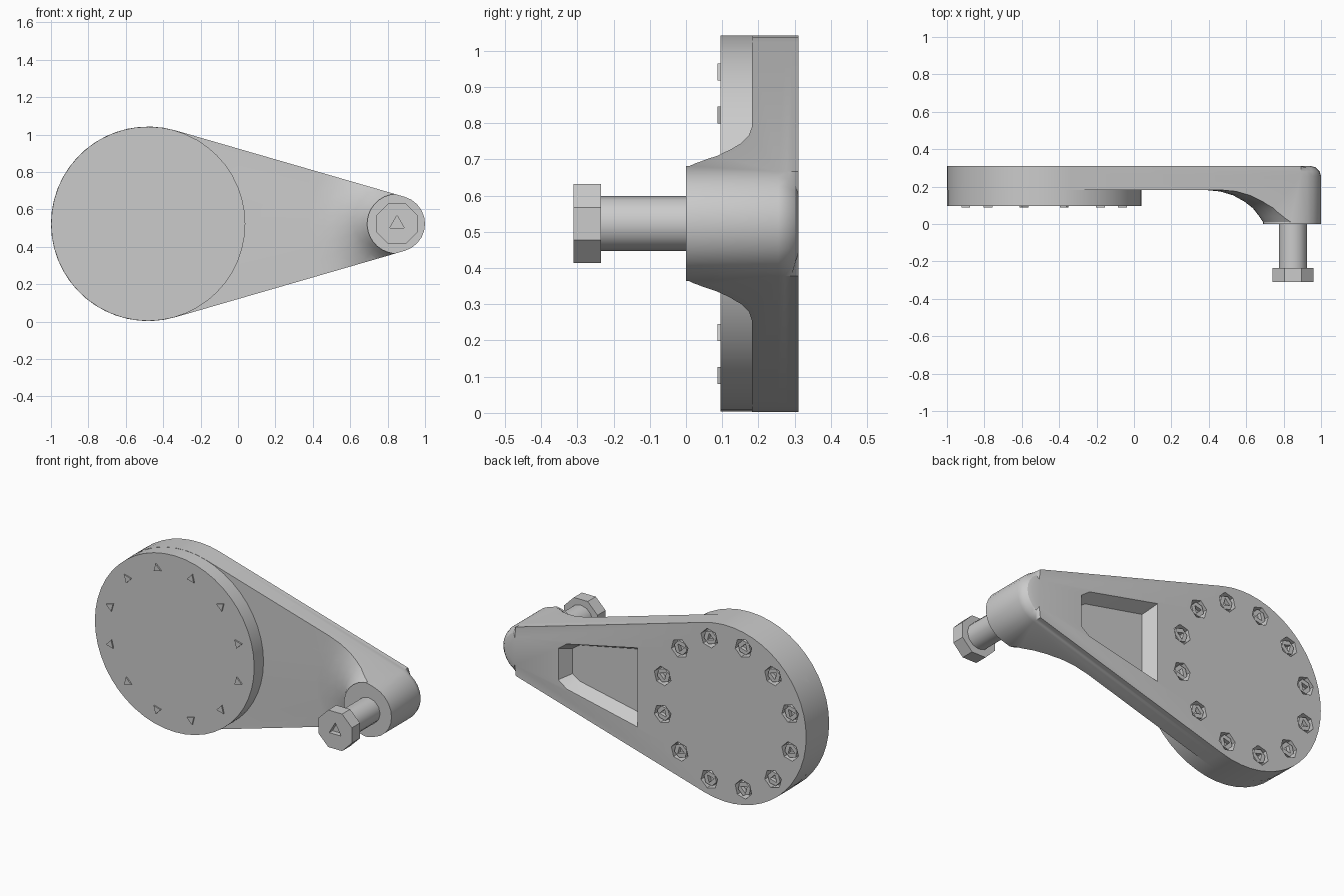
import bpy, bmesh
from math import cos, sin, pi, acos

if "Cube" in bpy.data.objects:
    bpy.data.objects.remove(bpy.data.objects["Cube"])

BIG, R_BIG = (-0.48, 0.5225), 0.52      # large end (x, z) and radius
SMALL, R_SMALL = (0.85, 0.5225), 0.15   # small end


def arc(c, r, a0, a1, n):
    return [(c[0] + r * cos(a0 + (a1 - a0) * i / n),
             c[1] + r * sin(a0 + (a1 - a0) * i / n)) for i in range(n + 1)]


def ngon(c, r, n, turn=0.0):
    return arc(c, r, turn, turn + 2 * pi, n)[:-1]


def loft(bm, rings):
    """Closed solid through rings of (y, [(x, z), ...])."""
    vs = [[bm.verts.new((x, y, z)) for x, z in pts] for y, pts in rings]
    n = len(vs[0])
    for a, b in zip(vs, vs[1:]):
        for i in range(n):
            bm.faces.new((a[i], a[(i + 1) % n], b[(i + 1) % n], b[i]))
    bm.faces.new(vs[0])
    bm.faces.new(vs[-1])


def prism(bm, pts, y0, y1):
    loft(bm, [(y0, pts), (y1, pts)])


def finish(bm, name):
    bmesh.ops.recalc_face_normals(bm, faces=bm.faces[:])
    me = bpy.data.meshes.new(name)
    bm.to_mesh(me)
    bm.free()
    ob = bpy.data.objects.new(name, me)
    bpy.context.collection.objects.link(ob)
    return ob


def boolean(ob, cutter, op='DIFFERENCE'):
    cutter.hide_render = True
    m = ob.modifiers.new("cut", 'BOOLEAN')
    m.operation, m.object, m.solver = op, cutter, 'EXACT'
    bpy.context.view_layer.objects.active = ob
    bpy.ops.object.modifier_apply(modifier=m.name)
    bpy.data.objects.remove(cutter)


def smooth(ob, angle=30):
    bpy.ops.object.select_all(action='DESELECT')
    ob.select_set(True)
    bpy.context.view_layer.objects.active = ob
    bpy.ops.object.shade_smooth_by_angle(angle=angle * pi / 180)


# Arm: tapered outline around both ends, rounded along the back edge
phi = acos((R_BIG - R_SMALL) / (SMALL[0] - BIG[0]))
outline = arc(BIG, R_BIG, phi, 2 * pi - phi, 30) + arc(SMALL, R_SMALL, -phi, phi, 10)
bm = bmesh.new()
prism(bm, outline, 0.0, 0.31)
back = [e for e in bm.edges if all(v.co.y > 0.3 for v in e.verts)]
bmesh.ops.bevel(bm, geom=back, offset=0.055, segments=3, profile=0.5, affect='EDGES')
arm = finish(bm, "arm")

# Flared boss: a turned solid trims the arm front to a fillet around the small end
profile = [(0.16, -0.05), (0.16, 0.01), (0.18, 0.04), (0.215, 0.085), (0.26, 0.12),
           (0.32, 0.153), (0.39, 0.174), (0.47, 0.182), (3, 0.182), (3, 0.5)]
bm = bmesh.new()
loft(bm, [(y, ngon(SMALL, r, 32, 0.05)) for r, y in profile])
boolean(arm, finish(bm, "flare_trim"), 'INTERSECT')

# Tapered pocket and screw counterbores in the back of the arm
pocket = [(0.10, 0.29), (0.56, 0.39), (0.615, 0.43), (0.615, 0.615), (0.56, 0.655), (0.10, 0.755)]
inner = [(0.36 + (x - 0.36) * 0.84, 0.5225 + (z - 0.5225) * 0.8) for x, z in pocket]
spots = [((BIG[0] + 0.43 * cos(a), BIG[1] + 0.43 * sin(a)), a)
         for a in (pi / 12 + k * pi / 6 for k in range(12))]
bm = bmesh.new()
loft(bm, [(0.235, inner), (0.31, pocket), (0.35, pocket)])
for c, a in spots:
    prism(bm, ngon(c, 0.056, 6, a), 0.265, 0.35)
boolean(arm, finish(bm, "back_cuts"))
smooth(arm)

# Round cover plate on the front of the large end
bm = bmesh.new()
prism(bm, ngon(BIG, 0.519, 48), 0.095, 0.2)
smooth(finish(bm, "cover_plate"))

# Ring of screws: socket heads at the back, small tips through the cover
bm, cut = bmesh.new(), bmesh.new()
for c, a in spots:
    prism(bm, ngon(c, 0.042, 6, a + 0.5), 0.25, 0.302)
    prism(bm, ngon(c, 0.028, 3, a), 0.087, 0.12)
    prism(cut, ngon(c, 0.026, 3, a), 0.28, 0.33)
screws = finish(bm, "screws")
boolean(screws, finish(cut, "screw_sockets"))

# Pivot bolt: shaft and eight-sided head with a triangular socket
bm = bmesh.new()
prism(bm, ngon(SMALL, 0.076, 12), -0.25, 0.02)
smooth(finish(bm, "pivot_shaft"), 40)
bm, cut = bmesh.new(), bmesh.new()
prism(bm, ngon(SMALL, 0.118, 8, pi / 8), -0.31, -0.235)
prism(cut, ngon(SMALL, 0.045, 3, pi / 2), -0.35, -0.28)
head = finish(bm, "pivot_head")
boolean(head, finish(cut, "head_socket"))
